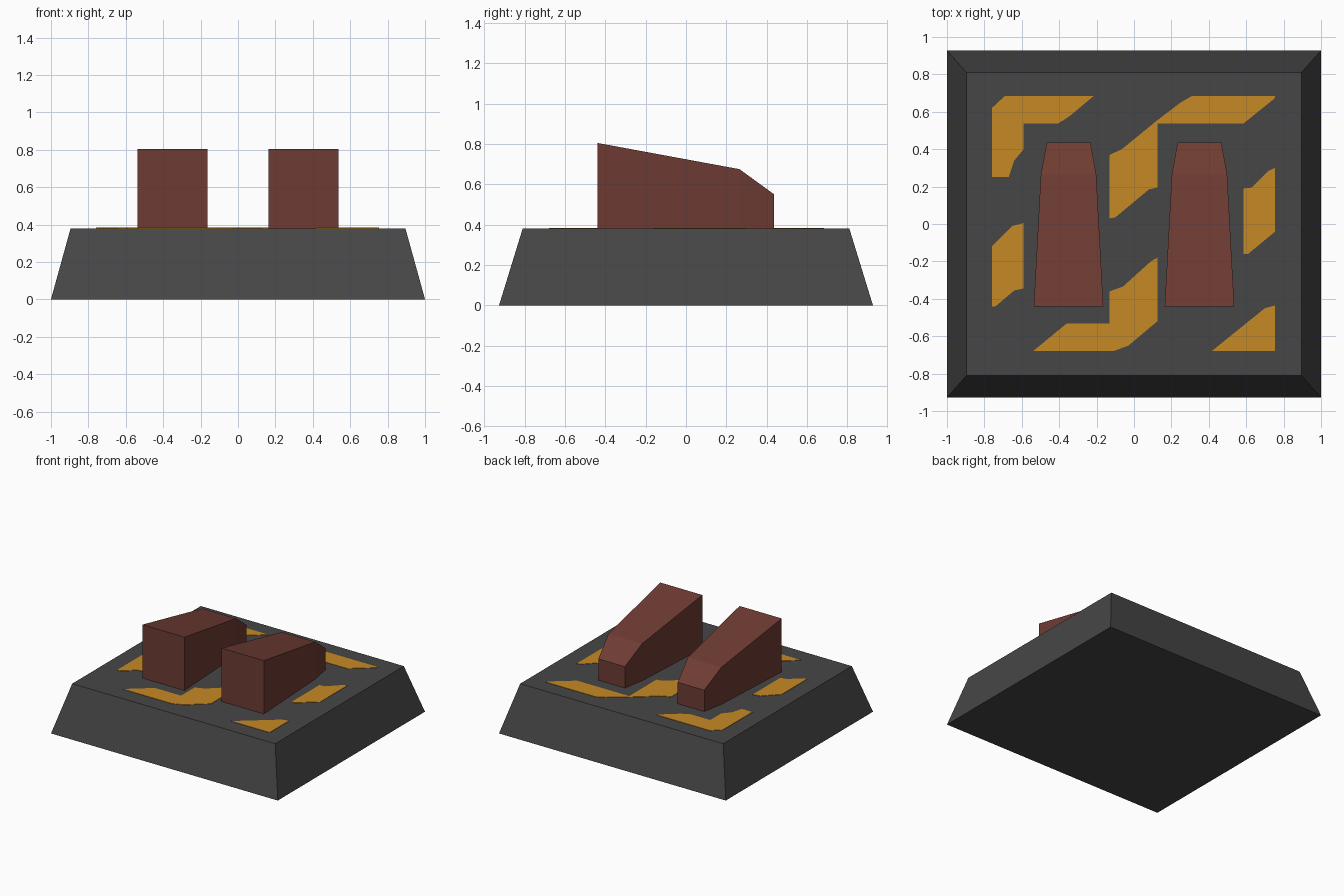
import bpy, bmesh

if "Cube" in bpy.data.objects:
    bpy.data.objects.remove(bpy.data.objects["Cube"])


def material(name, srgb):
    lin = [((c / 255 + 0.055) / 1.055) ** 2.4 for c in srgb]
    m = bpy.data.materials.new(name)
    m.diffuse_color = (*lin, 1)
    m.use_nodes = True
    m.node_tree.nodes["Principled BSDF"].inputs["Base Color"].default_value = m.diffuse_color
    return m


GREY = material("dark grey", (70, 70, 70))
RED = material("rust red", (110, 60, 51))
GOLD = material("amber", (198, 138, 37))


def loft(name, rings, mat):
    """Closed solid through a list of rings with equal point counts."""
    bm = bmesh.new()
    loops = [[bm.verts.new(p) for p in r] for r in rings]
    for a, b in zip(loops, loops[1:]):
        for i in range(len(a)):
            j = (i + 1) % len(a)
            bm.faces.new((a[i], a[j], b[j], b[i]))
    bm.faces.new(loops[0])
    bm.faces.new(loops[-1])
    bmesh.ops.recalc_face_normals(bm, faces=bm.faces[:])
    me = bpy.data.meshes.new(name)
    bm.to_mesh(me)
    bm.free()
    me.materials.append(mat)
    ob = bpy.data.objects.new(name, me)
    bpy.context.collection.objects.link(ob)
    return ob


def rect(x, y, z):
    return [(-x, -y, z), (x, -y, z), (x, y, z), (-x, y, z)]


# Tapered base slab
TOP = 0.38
loft("base", [rect(1, 0.927, 0), rect(0.895, 0.81, TOP)], GREY)

# Two wedge blocks narrowing and dropping to the back: (y, half width, top z)
SECTIONS = [(-0.44, 0.186, 0.805), (0.265, 0.148, 0.675), (0.437, 0.117, 0.55)]
for side, cx in (("left", -0.35), ("right", 0.35)):
    rings = [[(cx - w, y, TOP), (cx + w, y, TOP), (cx + w, y, z), (cx - w, y, z)]
             for y, w, z in SECTIONS]
    loft(side + "_block", rings, RED)

# Painted hazard stripes as thin plates
STRIPES = {
    "back_left": [(-.69, .685), (-.76, .62), (-.76, .25), (-.67, .25), (-.64, .34),
                  (-.59, .40), (-.59, .537), (-.405, .537), (-.34, .58), (-.215, .685)],
    "back_right": [(.31, .685), (.25, .65), (.125, .555), (-.065, .40), (-.13, .37),
                   (-.13, .03), (-.10, .035), (.08, .185), (.125, .195), (.125, .537),
                   (.585, .537), (.75, .67), (.755, .685)],
    "right": [(.585, .19), (.63, .195), (.72, .285), (.755, .30), (.755, -.04),
              (.61, -.16), (.585, -.16)],
    "left": [(-.76, -.12), (-.65, -.01), (-.59, .005), (-.59, -.345), (-.64, -.355),
             (-.74, -.44), (-.76, -.44)],
    "front_middle": [(-.54, -.68), (-.36, -.532), (-.13, -.532), (-.13, -.36), (-.06, -.335),
                     (.09, -.20), (.125, -.18), (.125, -.52), (-.03, -.65), (-.11, -.68)],
    "front_right": [(.415, -.68), (.70, -.45), (.755, -.435), (.755, -.68)],
}
for name, pts in STRIPES.items():
    loft(name + "_stripe", [[(x, y, z) for x, y in pts] for z in (TOP - 0.002, TOP + 0.003)], GOLD)
